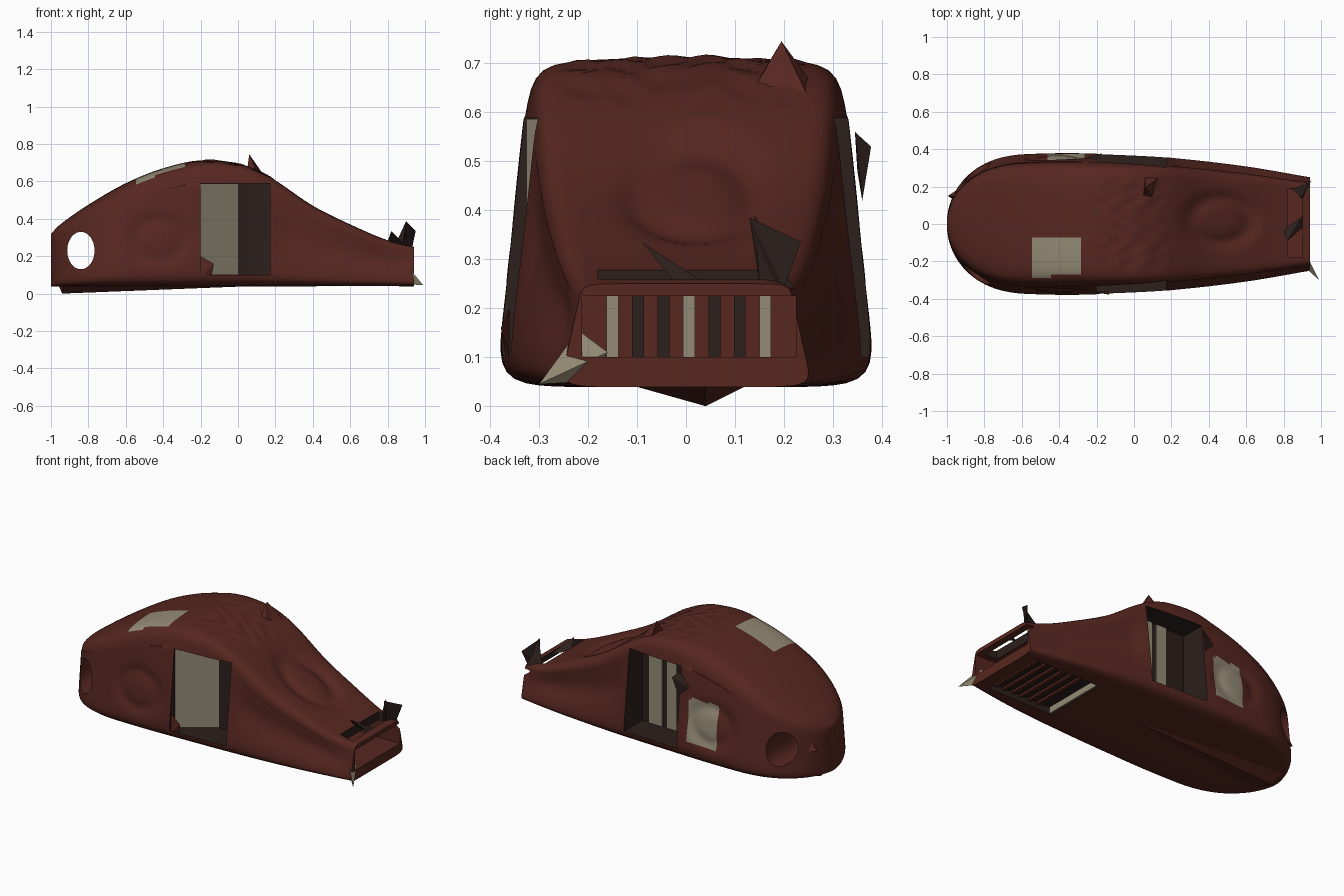
import bpy, bmesh, math

if "Cube" in bpy.data.objects:
    bpy.data.objects.remove(bpy.data.objects["Cube"])

def material(name, col):
    m = bpy.data.materials.new(name)
    m.diffuse_color = (*col, 1)
    m.use_nodes = True
    m.node_tree.nodes["Principled BSDF"].inputs["Base Color"].default_value = m.diffuse_color
    return m

RED = material("dark_red", (0.095, 0.02, 0.014))
PALE = material("pale_bone", (0.30, 0.26, 0.18))
BLACK = material("dark_inside", (0.025, 0.014, 0.012))

def curve(tab, x):
    # smooth interpolation through profile points
    n = len(tab)
    i = max(j for j in range(n - 1) if tab[j][0] <= x or j == 0)
    slope = lambda k: ((tab[min(k+1, n-1)][1] - tab[max(k-1, 0)][1]) /
                       (tab[min(k+1, n-1)][0] - tab[max(k-1, 0)][0]))
    (x0, y0), (x1, y1) = tab[i], tab[i+1]
    h = x1 - x0
    t = (x - x0) / h
    return ((2*t**3 - 3*t*t + 1)*y0 + (t**3 - 2*t*t + t)*h*slope(i)
            + (3*t*t - 2*t**3)*y1 + (t**3 - t*t)*h*slope(i+1))

TOP = [(-1, .32), (-.95, .37), (-.8, .475), (-.6, .59), (-.4, .67), (-.2, .712), (0, .692),
       (.1, .657), (.2, .605), (.4, .47), (.6, .37), (.8, .285), (.94, .25)]
WIDE = [(-1, .37), (-.6, .385), (-.4, .391), (-.2, .388), (.17, .368), (.6, .318), (.94, .258)]

def ring(d):
    return math.exp(-((d - .62) / .2) ** 2)

def skin_point(x, a):
    # tapered rounded-box section with shallow surface relief
    w, top, bot = curve(WIDE, x), curve(TOP, x), .039
    if x < -.55:
        w *= max(1 - ((-.55 - x) / .451) ** 2.5, 0) ** .5
    c, s = math.cos(a), math.sin(a)
    front = max(0, min(1, (x + .3) / .4))
    n = 9 + 5 * front if s > 0 else 9
    r = (abs(c) ** n + abs(s) ** n) ** (-1 / n)
    u, v = c * r, (s * r + 1) / 2
    y, z = u * w * (1 - .18 * v), bot + (top - bot) * v
    if v > .85:
        z -= .022 * u * u * (1 - front)
        if abs(u) < .8:
            z -= .024 * ring(math.hypot((x - .46) / .25, (y - .02) / .19))
            if -.18 < x < .18:
                z += .006 * math.sin(45 * x + 3 * math.sin(20 * y)) * math.sin(38 * y)
    elif .08 < v and abs(u) > .85:
        sgn = 1 if u > 0 else -1
        y -= sgn * .012 * ring(math.hypot((x + .42) / .2, (z - .29) / .17))
        if x > .17:
            y -= sgn * .022 * math.exp(-((v - .55) / .22) ** 2) * min(1, (x - .17) / .1) * min(1, (.94 - x) / .2)
    return x, y, z

# body shell
NX, NA = 110, 128
bm = bmesh.new()
rows = [[bm.verts.new(skin_point(-1 + 1.94 * (i / NX) ** 1.4, 2 * math.pi * (j + .5) / NA))
         for j in range(NA)] for i in range(NX + 1)]
for r0, r1 in zip(rows, rows[1:]):
    for j in range(NA):
        k = (j + 1) % NA
        f = bm.faces.new((r0[j], r1[j], r1[k], r0[k]))
        p = f.calc_center_median()
        top_patch = -.55 < p.x < -.28 and -.28 < p.y < -.07 and p.z > .5
        side_patch = -.47 < p.x < -.26 and p.y > .25 and .15 < p.z < .42
        f.material_index = 1 if top_patch or side_patch else 0
bm.faces.new(rows[0])
bm.faces.new(rows[-1][::-1])
bmesh.ops.recalc_face_normals(bm, faces=bm.faces)
me = bpy.data.meshes.new("body")
bm.to_mesh(me)
bm.free()
body = bpy.data.objects.new("body", me)
bpy.context.collection.objects.link(body)
for m in (RED, PALE, BLACK):
    me.materials.append(m)

def mesh_object(name, verts, faces, mat):
    me = bpy.data.meshes.new(name)
    me.from_pydata(verts, [], faces)
    b = bmesh.new()
    b.from_mesh(me)
    bmesh.ops.recalc_face_normals(b, faces=b.faces)
    b.to_mesh(me)
    b.free()
    me.materials.append(mat)
    o = bpy.data.objects.new(name, me)
    bpy.context.collection.objects.link(o)
    return o

def prism(name, outline, z0, z1, mat):
    n = len(outline)
    verts = [(x, y, z) for z in (z0, z1) for x, y in outline]
    faces = [tuple(range(n)), tuple(range(n, 2*n))]
    faces += [(i, (i+1) % n, (i+1) % n + n, i + n) for i in range(n)]
    return mesh_object(name, verts, faces, mat)

def box(name, x0, x1, y0, y1, z0, z1, mat):
    return prism(name, [(x0, y0), (x1, y0), (x1, y1), (x0, y1)], z0, z1, mat)

def cut(cutter):
    cutter.hide_render = True
    bpy.context.view_layer.objects.active = body
    m = body.modifiers.new("cut", 'BOOLEAN')
    m.operation, m.solver, m.object = 'DIFFERENCE', 'EXACT', cutter
    m.material_mode = 'TRANSFER'
    bpy.ops.object.modifier_apply(modifier=m.name)
    bpy.data.objects.remove(cutter)

# side windows, round eyelet, nose slot, nose-top slot and underside tray
cut(prism("window_cut_front", [(-.2, -.5), (.17, -.5), (.17, -.18), (0, -.18), (-.2, -.32)], .1, .588, BLACK))
cut(box("window_cut_back", -.2, .17, .18, .5, .1, .588, BLACK))
bpy.ops.mesh.primitive_cylinder_add(vertices=40, radius=1, depth=1.2, location=(-.84, 0, .23),
                                    rotation=(math.pi / 2, 0, 0))
eye = bpy.context.object
eye.scale = (.073, .1, 1)
eye.data.materials.append(RED)
cut(eye)
cut(box("slot_cut", .6, 1.1, -.212, .225, .1, .225, RED))
cut(box("nose_top_cut", .82, .9, -.18, .19, .15, .5, BLACK))
cut(box("tray_cut", .42, .86, -.2, .2, -.1, .08, BLACK))

bpy.ops.object.select_all(action='DESELECT')
body.select_set(True)
bpy.context.view_layer.objects.active = body
bpy.ops.object.shade_smooth_by_angle(angle=math.radians(35))

# pale sloping panel and strips inside the windows
mesh_object("window_panel", [(-.2, -.326, .102), (-.2, -.326, .586), (0, -.186, .586), (0, -.186, .102)],
            [(0, 1, 2, 3)], PALE)
box("window_strip", -.07, 0, .175, .19, .102, .586, PALE)
box("window_strip_wide", .03, .12, .175, .19, .102, .586, PALE)

# ribs inside the nose slot and tray
for i in range(7):
    y = -.15 + .052 * i
    box("slot_rib", .6, .64, y - .012, y + .012, .1, .225, PALE if i % 3 == 0 else BLACK)
for i in range(6):
    x = .5 + .06 * i
    box("tray_rib", x, x + .02, -.2, .2, .068, .081, RED)
box("tray_end", .42, .43, -.2, .2, .042, .081, PALE)

def spike(name, base, tip, mat=RED):
    n = len(base)
    faces = [tuple(range(n))] + [(i, (i+1) % n, n) for i in range(n)]
    mesh_object(name, list(base) + [tip], faces, mat)

# jagged spikes
spike("back_spike", [(.05, .15, .67), (.10, .14, .65), (.14, .25, .63), (.06, .25, .67)], (.06, .195, .745))
spike("nose_spike", [(.84, .19, .26), (.9, .15, .25), (.93, .22, .24)], (.90, .14, .39), BLACK)
spike("nose_spike_side", [(.88, .15, .25), (.93, .2, .24), (.90, .13, .385)], (.95, .235, .335), BLACK)
spike("nose_barb_low", [(.8, -.03, .28), (.9, .04, .25), (.9, -.02, .25)], (.82, -.09, .335), BLACK)
spike("claw", [(.92, -.16, .11), (.9, -.22, .155), (.9, -.2, .05)], (.99, -.3, .045), PALE)
spike("side_spike", [(-.2, .345, .56), (-.2, .36, .42), (-.27, .35, .48)], (-.17, .378, .53), BLACK)
spike("window_shard", [(-.2, -.36, .2), (-.14, -.36, .1), (-.21, -.365, .08)], (-.13, -.378, .16))
spike("tail_nub", [(-.95, .12, .2), (-.95, .18, .2), (-.96, .15, .26)], (-.995, .15, .21))
spike("keel", [(-.93, -.12, .045), (-.96, .13, .045), (.15, .04, .043)], (-.94, .04, 0))
